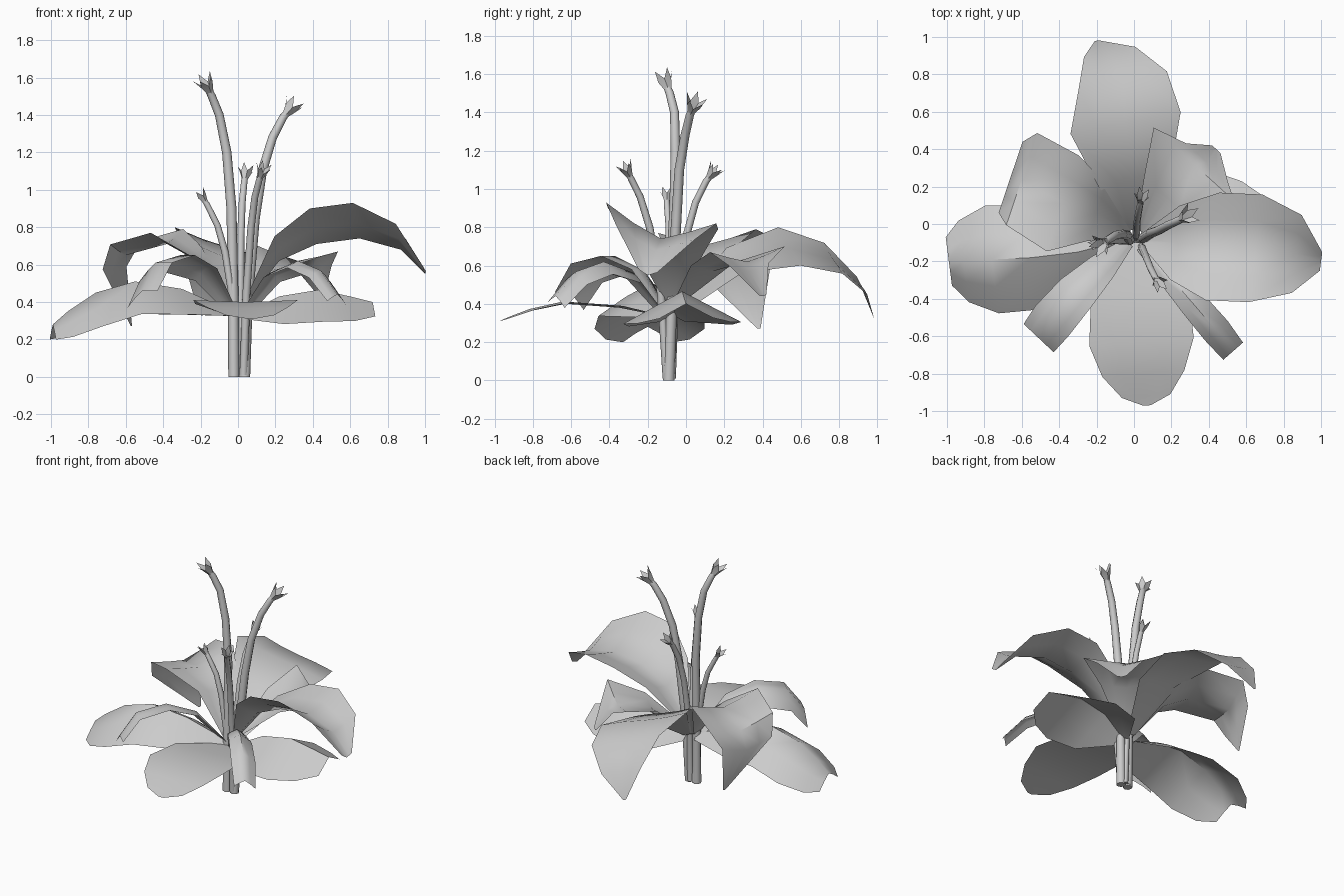
import bpy, math
from mathutils import Vector

if "Cube" in bpy.data.objects:
    bpy.data.objects.remove(bpy.data.objects["Cube"])

grey = bpy.data.materials.new("plain grey")
grey.diffuse_color = (0.6, 0.6, 0.6, 1)
grey.use_nodes = True
grey.node_tree.nodes["Principled BSDF"].inputs["Base Color"].default_value = grey.diffuse_color


def make(name, verts, faces):
    """Create a smooth-shaded mesh object."""
    mesh = bpy.data.meshes.new(name)
    mesh.from_pydata(verts, [], faces)
    mesh.materials.append(grey)
    mesh.update()
    obj = bpy.data.objects.new(name, mesh)
    bpy.context.collection.objects.link(obj)
    bpy.ops.object.select_all(action='DESELECT')
    obj.select_set(True)
    bpy.context.view_layer.objects.active = obj
    bpy.ops.object.shade_smooth_by_angle(angle=math.radians(50))
    return obj


def leaf(name, rib, widths, lift_left, lift_right, heading=None, power=1.2):
    """Sheet lofted along a midrib; its edges are raised or lowered by the lifts."""
    across = (-1, -0.5, 0, 0.5, 1)
    n = len(across)
    heading = Vector(heading) if heading else Vector(rib[-1]) - Vector(rib[0])
    side = Vector((-heading.y, heading.x, 0)).normalized()
    widest = max(widths)
    verts = []
    for p, w in zip(rib, widths):
        for u in across:
            lift = (lift_left if u > 0 else lift_right) * abs(u) ** power * w / widest
            verts.append(Vector(p) + side * u * w + Vector((0, 0, lift)))
    faces = [(i * n + j, i * n + j + 1, (i + 1) * n + j + 1, (i + 1) * n + j)
             for i in range(len(rib) - 1) for j in range(n - 1)]
    return make(name, verts, faces)


def stem(name, path, r0, r1, sides=8):
    """Tapered tube swept along a path, closed at the foot."""
    pts = [Vector(p) for p in path]
    verts = []
    for i, p in enumerate(pts):
        d = (pts[min(i + 1, len(pts) - 1)] - pts[max(i - 1, 0)]).normalized()
        q = Vector((0, 0, 1)).rotation_difference(d)
        if i == 0:
            q.identity()
        r = r0 + (r1 - r0) * i / (len(pts) - 1)
        for k in range(sides):
            a = math.tau * k / sides
            verts.append(p + q @ Vector((r * math.cos(a), r * math.sin(a), 0)))
    faces = [(i * sides + k, i * sides + (k + 1) % sides,
              (i + 1) * sides + (k + 1) % sides, (i + 1) * sides + k)
             for i in range(len(pts) - 1) for k in range(sides)]
    faces.append(tuple(reversed(range(sides))))
    make(name, verts, faces)
    bud(name + "_bud", pts[-1], (pts[-1] - pts[-2]).normalized(), r1)


def bud(name, base, d, r, spikes=5):
    """Flared cup with a pointed rim."""
    q = Vector((0, 0, 1)).rotation_difference(d)
    k1 = r / 0.018

    def ring(rad, h, turn):
        return [base + q @ Vector((rad * math.cos(a), rad * math.sin(a), h))
                for a in (math.tau * (k + turn) / spikes for k in range(spikes))]
    verts = (ring(r, -0.005, 0) + ring(0.034 * k1, 0.04 * k1, 0)
             + ring(0.052 * k1, 0.085 * k1, 0.5))
    s = spikes
    faces = []
    for k in range(s):
        m = (k + 1) % s
        faces += [(k, m, s + m, s + k), (s + k, s + m, 2 * s + k)]
    make(name, verts, faces)


# Broad upper leaves
leaf("back_leaf",
     [(0, -.03, .36), (0, .25, .62), (-.045, .54, .69), (-.06, .77, .63),
      (-.13, .92, .49), (-.2, .98, .33)],
     [.04, .2, .3, .24, .14, .01], .11, -.09)
leaf("back_left_leaf",
     [(-.03, -.06, .36), (-.2, .06, .61), (-.38, .11, .71), (-.6, .24, .65),
      (-.66, .25, .53), (-.57, .38, .27)],
     [.04, .16, .27, .26, .2, .01], .06, .08, heading=(-.95, .32, 0))
leaf("right_leaf",
     [(.05, -.08, .4), (.22, -.1, .62), (.42, -.12, .71), (.65, -.13, .74),
      (.87, -.16, .68), (1, -.2, .55)],
     [.04, .2, .29, .29, .21, .05], .08, .19)
leaf("back_right_leaf",
     [(.04, -.04, .4), (.18, .14, .57), (.32, .32, .62), (.39, .33, .57),
      (.44, .4, .44)],
     [.04, .17, .29, .15, .03], .08, .05)

# Broad lower leaves, arched across
leaf("left_leaf",
     [(-.03, -.08, .35), (-.3, -.15, .47), (-.55, -.18, .51),
      (-.76, -.19, .45), (-.91, -.2, .35), (-.99, -.2, .28)],
     [.04, .22, .28, .29, .22, .13], -.18, -.18, heading=(-1, -.13, 0))
leaf("front_leaf",
     [(0, -.1, .33), (.03, -.35, .38), (.04, -.63, .4), (.05, -.8, .365),
      (.065, -.92, .325), (.07, -.97, .31)],
     [.06, .26, .28, .22, .13, .02], .01, .01)
leaf("lower_right_leaf",
     [(.04, -.07, .34), (.22, -.03, .43), (.43, -.02, .465), (.6, -.01, .43),
      (.72, 0, .4)],
     [.06, .27, .31, .24, .14], -.16, -.17, power=1)

# Narrow folded leaves at the front
leaf("front_left_folded_leaf",
     [(-.03, -.1, .36), (-.17, -.23, .58), (-.31, -.37, .65),
      (-.44, -.52, .61), (-.51, -.61, .46)],
     [.03, .08, .11, .12, .11], 0, -.1)
leaf("front_right_folded_leaf",
     [(.04, -.12, .36), (.18, -.27, .56), (.32, -.43, .62),
      (.44, -.57, .57), (.53, -.68, .44)],
     [.03, .06, .075, .08, .07], -.07, -.04)

# Stems, each topped by a bud
stem("tall_left_stem",
     [(-.022, -.09, 0), (-.025, -.085, .4), (-.035, -.06, .9), (-.06, -.055, 1.2),
      (-.1, -.06, 1.4), (-.14, -.085, 1.5), (-.152, -.095, 1.525)], .03, .02)
stem("tall_right_stem",
     [(.035, -.09, 0), (.05, -.075, .4), (.09, -.05, .85), (.13, -.035, 1.1),
      (.185, -.005, 1.28), (.24, .02, 1.385), (.255, .028, 1.405)], .03, .02)
stem("short_back_stem",
     [(.015, -.075, .01), (.012, -.06, .4), (.015, 0, .75), (.022, .05, .93),
      (.033, .105, 1.04), (.036, .12, 1.06)], .022, .016)
stem("short_front_stem",
     [(.03, -.1, .01), (.045, -.13, .45), (.07, -.19, .8), (.09, -.24, .96),
      (.113, -.285, 1.05), (.12, -.295, 1.07)], .022, .016)
stem("short_left_stem",
     [(-.015, -.08, .01), (-.025, -.09, .4), (-.07, -.09, .67), (-.11, -.09, .81),
      (-.165, -.1, .92), (-.178, -.1, .94)], .022, .014)
